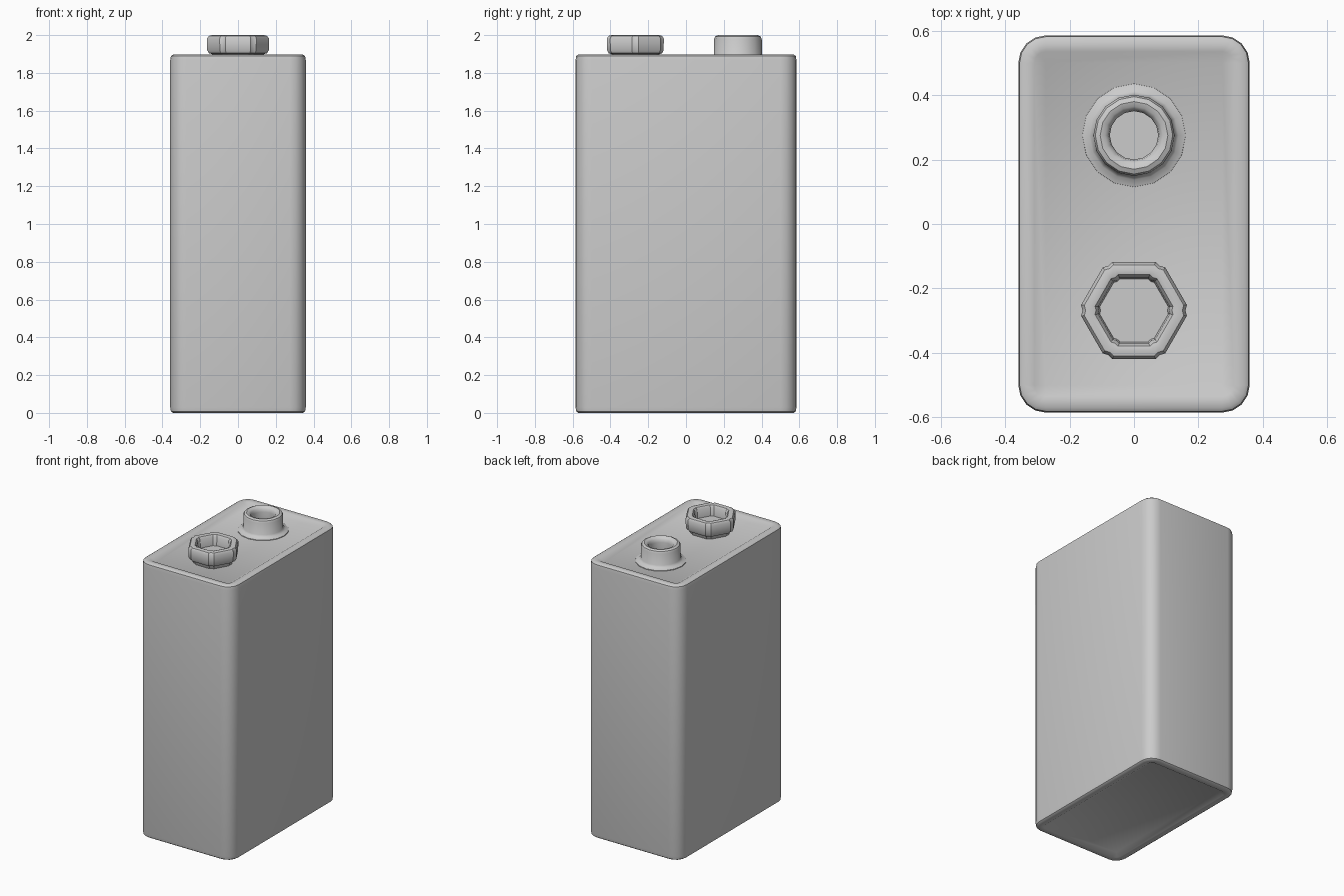
import bpy, bmesh
from math import sin, cos, pi, radians

if "Cube" in bpy.data.objects:
    bpy.data.objects.remove(bpy.data.objects["Cube"])


def loft(name, loops, angle):
    """Skin a stack of equal-length closed loops and cap both ends."""
    bm = bmesh.new()
    rings = [[bm.verts.new(p) for p in loop] for loop in loops]
    n = len(rings[0])
    for a, b in zip(rings, rings[1:]):
        for i in range(n):
            j = (i + 1) % n
            bm.faces.new((a[i], a[j], b[j], b[i]))
    bm.faces.new(rings[0][::-1])
    bm.faces.new(rings[-1])
    bmesh.ops.remove_doubles(bm, verts=bm.verts, dist=1e-5)
    bmesh.ops.recalc_face_normals(bm, faces=bm.faces)
    me = bpy.data.meshes.new(name)
    bm.to_mesh(me)
    bm.free()
    ob = bpy.data.objects.new(name, me)
    bpy.context.collection.objects.link(ob)
    bpy.ops.object.select_all(action='DESELECT')
    bpy.context.view_layer.objects.active = ob
    ob.select_set(True)
    bpy.ops.object.shade_smooth_by_angle(angle=radians(angle))
    return ob


def round_rect(d, z, hx=0.274, hy=0.5, seg=4):
    pts = []
    for k, (sx, sy) in enumerate([(1, 1), (-1, 1), (-1, -1), (1, -1)]):
        for i in range(seg + 1):
            a = (k + i / seg) * pi / 2
            pts.append((sx * hx + d * cos(a), sy * hy + d * sin(a), z))
    return pts


def circle(r, z, cy, n=16):
    return [(r * cos(2 * pi * i / n), cy + r * sin(2 * pi * i / n), z) for i in range(n)]


def grooved_hexagon(ap, z, cy):
    # each corner is a shallow notch between two neighbouring bars
    R = ap / cos(pi / 6)
    pts = []
    for k in range(6):
        a = k * pi / 3
        for da, f in ((-6, 0.965), (0, 0.935), (6, 0.965)):
            b = a + radians(da)
            pts.append((R * f * cos(b), cy + R * f * sin(b), z))
    return pts


# Case: rounded box with a raised rim around the recessed end plates
TOP = 1.897
rim = [(0, 0.022), (0.035, 0.002), (0.07, 0), (0.081, 0.008), (0.085, 0.03)]
loops = [round_rect(d, h) for d, h in rim]
loops += [round_rect(d, TOP - h) for d, h in reversed(rim)]
loft("case", loops, 40)

# Round terminal with flared foot and rounded lip
prof = [(0.161, 1.87), (0.16, 1.879), (0.138, 1.886), (0.127, 1.9), (0.126, 1.98),
        (0.12, 1.993), (0.105, 2.0), (0.09, 1.996), (0.079, 1.985), (0.075, 1.965),
        (0.075, 1.92)]
loft("round_terminal", [circle(r, z, 0.275) for r, z in prof], 40)

# Hexagonal terminal cup
prof = [(0.115, 1.87), (0.125, 1.9), (0.139, 1.904), (0.147, 1.92), (0.148, 1.982),
        (0.139, 1.996), (0.123, 2.0), (0.109, 1.996), (0.1, 1.982), (0.096, 1.925)]
# compensate so the corner tips reach the full width
loft("hex_terminal", [grooved_hexagon(r, z, -0.268) for r, z in prof], 35)
